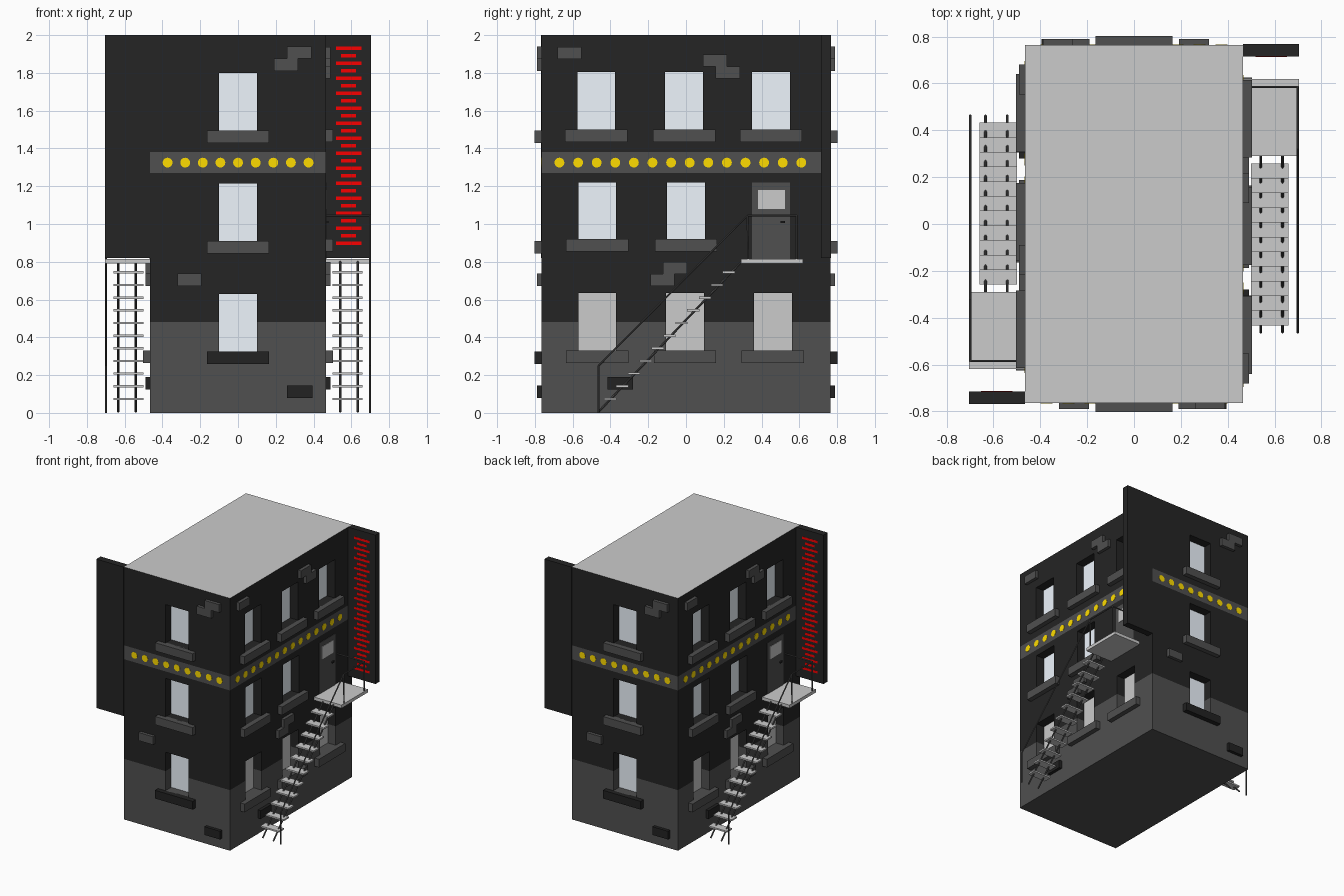
import bpy, bmesh
from math import pi
from mathutils import Matrix, Vector

if "Cube" in bpy.data.objects:
    bpy.data.objects.remove(bpy.data.objects["Cube"])

X, Y, H = 0.465, 0.765, 2.0          # half width, half depth, height
OUT = 0.705                          # outer edge of sign and landing
HALF_TURN = Matrix.Rotation(pi, 4, 'Z')


def material(name, *rgb):
    m = bpy.data.materials.new(name)
    m.diffuse_color = (*rgb, 1)
    m.use_nodes = True
    m.node_tree.nodes["Principled BSDF"].inputs["Base Color"].default_value = m.diffuse_color
    return m


DARK = material("dark_wall", 0.018, 0.018, 0.018)
MID = material("mid_grey", 0.08, 0.08, 0.08)
BLACK = material("dark_brick", 0.016, 0.016, 0.016)
ROOF = material("roof_grey", 0.6, 0.6, 0.6)
GLASS = material("glass", 0.86, 0.92, 0.99)
YELLOW = material("yellow", 1.0, 0.72, 0.0)
RED = material("red", 0.95, 0.0, 0.0)


def add_box(bm, b):
    x0, x1, y0, y1, z0, z1 = b
    m = Matrix.Translation(((x0 + x1) / 2, (y0 + y1) / 2, (z0 + z1) / 2))
    m = m @ Matrix.Diagonal((x1 - x0, y1 - y0, z1 - z0, 1))
    bmesh.ops.create_cube(bm, size=1, matrix=m)


def add_rod(bm, a, b, r, sides):
    a, b = Vector(a), Vector(b)
    d = b - a
    m = Matrix.Translation((a + b) / 2) @ d.to_track_quat('Z', 'Y').to_matrix().to_4x4()
    bmesh.ops.create_cone(bm, cap_ends=True, segments=sides, radius1=r, radius2=r,
                          depth=d.length, matrix=m)


def make(name, bm, mat=None):
    me = bpy.data.meshes.new(name)
    bm.to_mesh(me)
    bm.free()
    if mat:
        me.materials.append(mat)
    ob = bpy.data.objects.new(name, me)
    bpy.context.scene.collection.objects.link(ob)
    return ob


def part(name, mat=None, boxes=(), rods=(), r=0.006, sides=8):
    """One part plus its twin, turned half a circle round z."""
    bm = bmesh.new()
    for b in boxes:
        add_box(bm, b)
    for a, b in rods:
        add_rod(bm, a, b, r, sides)
    ob = make(name, bm, mat)
    twin = bpy.data.objects.new(name + "_opposite", ob.data)
    twin.matrix_world = HALF_TURN
    bpy.context.scene.collection.objects.link(twin)


def front(rect, d0, d1):      # rect on the front wall, from d0 to d1 outwards
    a, b, z0, z1 = rect
    return (a, b, -Y - d1, -Y - d0, z0, z1)


def side(rect, d0, d1):       # rect on the right wall
    a, b, z0, z1 = rect
    return (X + d0, X + d1, a, b, z0, z1)


# Window openings as (start, end, bottom, top)
front_win = [(-0.10, 0.10, z, z + 0.305) for z in (1.495, 0.91, 0.325)]
side_win = [(y - 0.1, y + 0.1, 1.50, 1.805) for y in (-0.475, -0.01, 0.45)]
side_win += [(y - 0.1, y + 0.1, 0.92, 1.22) for y in (-0.47, 0.0)]
side_low = [(y - 0.1, y + 0.1, 0.33, 0.635) for y in (-0.47, -0.005, 0.46)]

# Building body with recessed windows
bm = bmesh.new()
add_box(bm, (-X, X, -Y, Y, 0, H))
body = make("building_body", bm)
bm = bmesh.new()
for b in [front(w, -0.08, 0.05) for w in front_win] + [side(w, -0.08, 0.05) for w in side_win + side_low]:
    add_box(bm, b)
    add_box(bm, (-b[1], -b[0], -b[3], -b[2], b[4], b[5]))
cutter = make("window_cutter", bm)
cutter.hide_render = True
mod = body.modifiers.new("windows", 'BOOLEAN')
mod.operation, mod.solver, mod.object = 'DIFFERENCE', 'EXACT', cutter
bpy.context.view_layer.update()
cut = bpy.data.meshes.new_from_object(body.evaluated_get(bpy.context.evaluated_depsgraph_get()))
body.modifiers.clear()
bpy.data.objects.remove(cutter)

# Horizontal colour zones: wall, base and band, roof
cut.materials.clear()
for m in (DARK, MID, ROOF):
    cut.materials.append(m)
bm = bmesh.new()
bm.from_mesh(cut)
for z in (0.48, 1.27, 1.38):
    bmesh.ops.bisect_plane(bm, geom=bm.verts[:] + bm.edges[:] + bm.faces[:],
                           plane_co=(0, 0, z), plane_no=(0, 0, 1))
for f in bm.faces:
    zs = [v.co.z for v in f.verts]
    z = (min(zs) + max(zs)) / 2
    f.material_index = 2 if z > H - 0.001 else 1 if z < 0.48 or 1.27 < z < 1.38 else 0
bm.to_mesh(cut)
bm.free()
body.data = cut

# Window panes
part("front_window_panes", GLASS, [front(w, -0.082, -0.07) for w in front_win])
part("side_window_panes", GLASS, [side(w, -0.082, -0.07) for w in side_win])
part("lower_side_panes", None, [side(w, -0.082, -0.07) for w in side_low])


# Sills
def sill(w):
    return (w[0] - 0.065, w[1] + 0.065, w[2] - 0.065, w[2])


part("front_sills", MID, [front(sill(w), -0.01, 0.038) for w in front_win[:2]])
part("lower_front_sill", BLACK, [front(sill(front_win[2]), -0.01, 0.038)])
part("side_sills", MID, [side(sill(w), -0.01, 0.038) for w in side_win + side_low])


# Raised bricks, given by lower corner
def brick(a, z):
    return (a, a + 0.128, z, z + 0.064)


part("front_bricks", MID, [front(brick(*p), -0.01, 0.025) for p in
                           ((0.26, 1.875), (0.19, 1.811), (-0.32, 0.673))])
part("side_bricks", MID, [side(brick(*p), -0.01, 0.025) for p in
                          ((-0.68, 1.873), (0.09, 1.834), (0.157, 1.77),
                           (-0.122, 0.736), (-0.188, 0.672))])
part("lower_bricks", BLACK, [front((0.26, 0.395, 0.08, 0.145), -0.01, 0.025),
                             side((-0.415, -0.28, 0.125, 0.19), -0.01, 0.025)])

# Yellow discs along the band
discs = [((x, -Y, 1.325), (x, -Y - 0.002, 1.325)) for x in [-0.373 + 0.0933 * i for i in range(9)]]
discs += [((X, y, 1.325), (X + 0.002, y, 1.325)) for y in [-0.67 + 0.0985 * i for i in range(14)]]
part("band_discs", YELLOW, rods=discs, r=0.026, sides=24)

# Hanging wall sign with alternating red bars
part("sign_panel", DARK, [(X, OUT, 0.715, Y + 0.003, 0.82, H)])
bars = []
for i in range(27):
    w, z = (0.068, 0.04)[i % 2], 1.931 - 0.0397 * i
    bars.append((0.586 - w, 0.586 + w, 0.7135, 0.716, z - 0.009, z + 0.009))
part("sign_bars", RED, bars)

# Door with window and handle
part("door", MID, [side((0.35, 0.55, 0.815, 1.22), -0.01, 0.003)])
part("door_window", None, [side((0.38, 0.525, 1.08, 1.18), 0, 0.006)])
part("door_handle", BLACK, [side((0.50, 0.525, 1.005, 1.017), 0, 0.015)])

# Fire escape: landing, treads, stringers, railing
part("landing", None, [(X, OUT, 0.29, 0.62, 0.79, 0.815)])
part("stair_treads", None, [(0.50, 0.66, -0.433 + 0.0627 * i, -0.368 + 0.0627 * i,
                             0.068 + 0.067 * i, 0.08 + 0.067 * i) for i in range(11)])
part("stair_stringers", MID, rods=[((x, -0.463, 0.006), (x, 0.293, 0.8)) for x in (0.541, 0.634)], r=0.006)
R = OUT - 0.006
low, bend, end, wall = (R, -0.463, 0.25), (R, 0.325, 1.045), (R, 0.585, 1.045), (X, 0.585, 1.045)
part("stair_railing", MID, rods=[((R, -0.463, 0), low), (low, bend), (bend, end), (end, wall),
                                 ((R, 0.33, 0.8), bend), ((R, 0.585, 0.8), end)], r=0.005)
